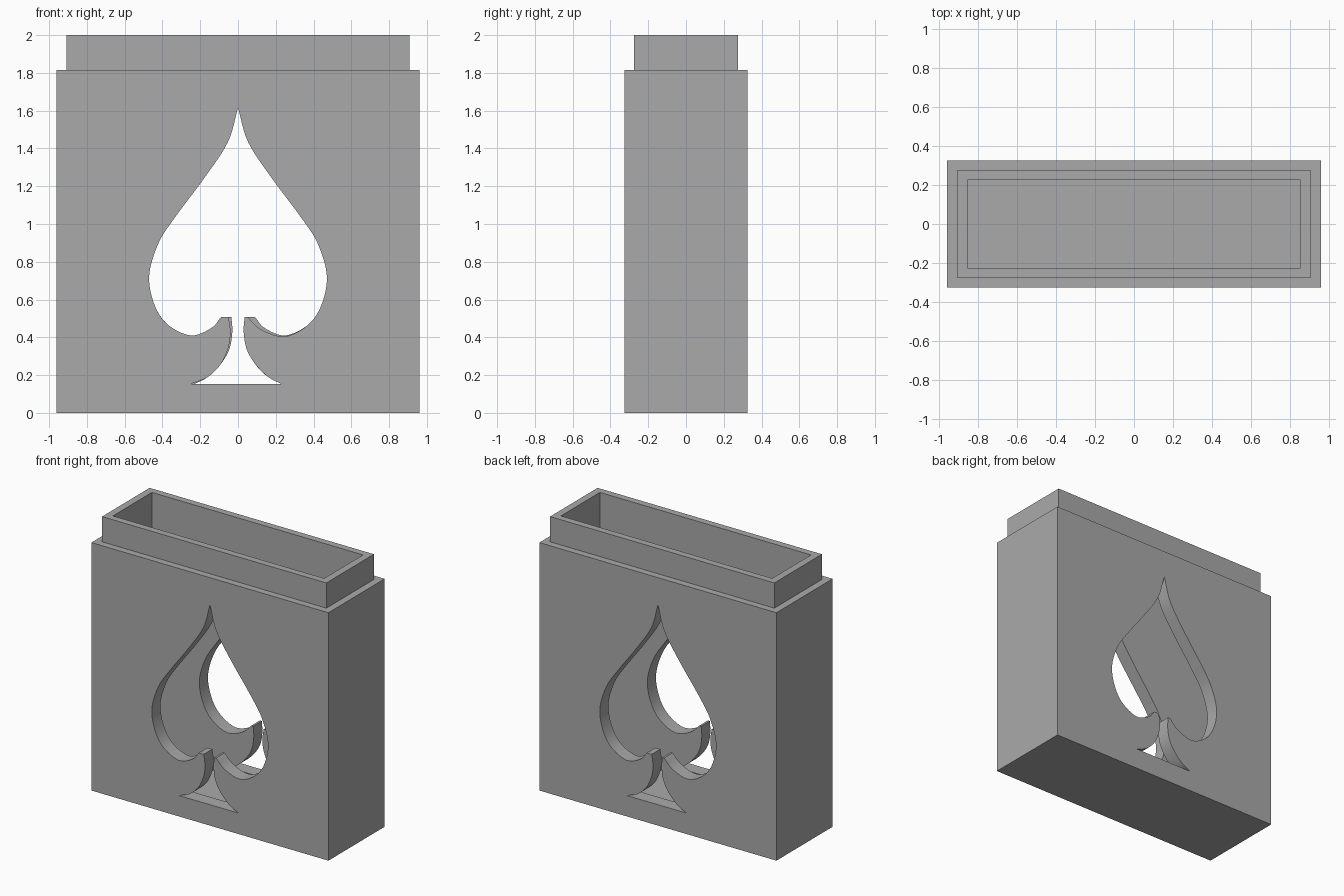
import bpy, bmesh, math
from mathutils import Vector

if "Cube" in bpy.data.objects:
    bpy.data.objects.remove(bpy.data.objects["Cube"])

grey = bpy.data.materials.new("grey plastic")
grey.diffuse_color = (0.40, 0.40, 0.40, 1)
grey.use_nodes = True
grey.node_tree.nodes["Principled BSDF"].inputs["Base Color"].default_value = grey.diffuse_color


def smooth(points, steps=6):
    """Smooth curve through the points, without the last one."""
    p = [Vector(q) for q in points]
    p = [2 * p[0] - p[1]] + p + [2 * p[-1] - p[-2]]
    out = []
    for a, b, c, d in zip(p, p[1:], p[2:], p[3:]):
        for i in range(steps):
            t = i / steps
            out.append(0.5 * (2 * b + (c - a) * t + (2 * a - 5 * b + 4 * c - d) * t * t
                              + (3 * b - 3 * c + d - a) * t ** 3))
    return out


def make_object(name, bm):
    bmesh.ops.recalc_face_normals(bm, faces=bm.faces)
    mesh = bpy.data.meshes.new(name)
    bm.to_mesh(mesh)
    bm.free()
    ob = bpy.data.objects.new(name, mesh)
    bpy.context.collection.objects.link(ob)
    mesh.materials.append(grey)
    return ob


# Box shell: outer wall, shoulder, neck, rim, cavity wall and floor as stacked rectangles
rings = [(0.96, 0.325, 0), (0.96, 0.325, 1.815), (0.908, 0.275, 1.815),
         (0.908, 0.275, 2), (0.855, 0.225, 2), (0.855, 0.225, 0.1)]
bm = bmesh.new()
loops = [[bm.verts.new((sx * x, sy * y, z)) for sx, sy in ((-1, -1), (1, -1), (1, 1), (-1, 1))]
         for x, y, z in rings]
for low, high in zip(loops, loops[1:]):
    for i in range(4):
        j = (i + 1) % 4
        bm.faces.new((low[i], low[j], high[j], high[i]))
bm.faces.new(loops[0][::-1])
bm.faces.new(loops[-1])
box = make_object("box", bm)

# Spade outline: a shared upper leaf, with slightly different teeth and feet
side = [(0, 1.615), (0.053, 1.435), (0.17, 1.255), (0.33, 1.04), (0.42, 0.90),
        (0.47, 0.73), (0.445, 0.58), (0.375, 0.47)]
right_lobe = side + [(0.25, 0.405), (0.125, 0.44), (0.05, 0.508)]
right_stem = [(0.035, 0.508), (0.03, 0.43), (0.045, 0.34), (0.09, 0.26), (0.16, 0.19), (0.23, 0.153)]
left_stem = [(-0.25, 0.153), (-0.16, 0.19), (-0.09, 0.26), (-0.05, 0.35), (-0.04, 0.43), (-0.05, 0.508)]
left_lobe = [(-0.09, 0.508), (-0.14, 0.45), (-0.25, 0.41)] + [(-x, z) for x, z in side[::-1]]
outline = []
for part in (right_lobe, right_stem, left_stem, left_lobe):
    outline += smooth(part)
    if part is not left_lobe:
        outline.append(Vector(part[-1]))

# Cut the spade through the front wall, and turned half around through the back wall
for name, turn in (("front_spade_cutter", 1), ("back_spade_cutter", -1)):
    bm = bmesh.new()
    near = [bm.verts.new((turn * p.x, turn * -0.5, p.y)) for p in outline]
    far = [bm.verts.new((turn * p.x, turn * -0.1, p.y)) for p in outline]
    bm.faces.new(near)
    bm.faces.new(far[::-1])
    for i in range(len(near)):
        j = (i + 1) % len(near)
        bm.faces.new((near[j], near[i], far[i], far[j]))
    cutter = make_object(name, bm)
    cutter.hide_render = True
    cut = box.modifiers.new(name, "BOOLEAN")
    cut.operation = "DIFFERENCE"
    cut.solver = "EXACT"
    cut.object = cutter
    bpy.context.view_layer.objects.active = box
    bpy.ops.object.modifier_apply(modifier=cut.name)
    bpy.data.objects.remove(cutter)

# Smooth the curved cut edges, keep the corners crisp
bpy.ops.object.select_all(action="DESELECT")
box.select_set(True)
bpy.ops.object.shade_smooth_by_angle(angle=math.radians(30))
